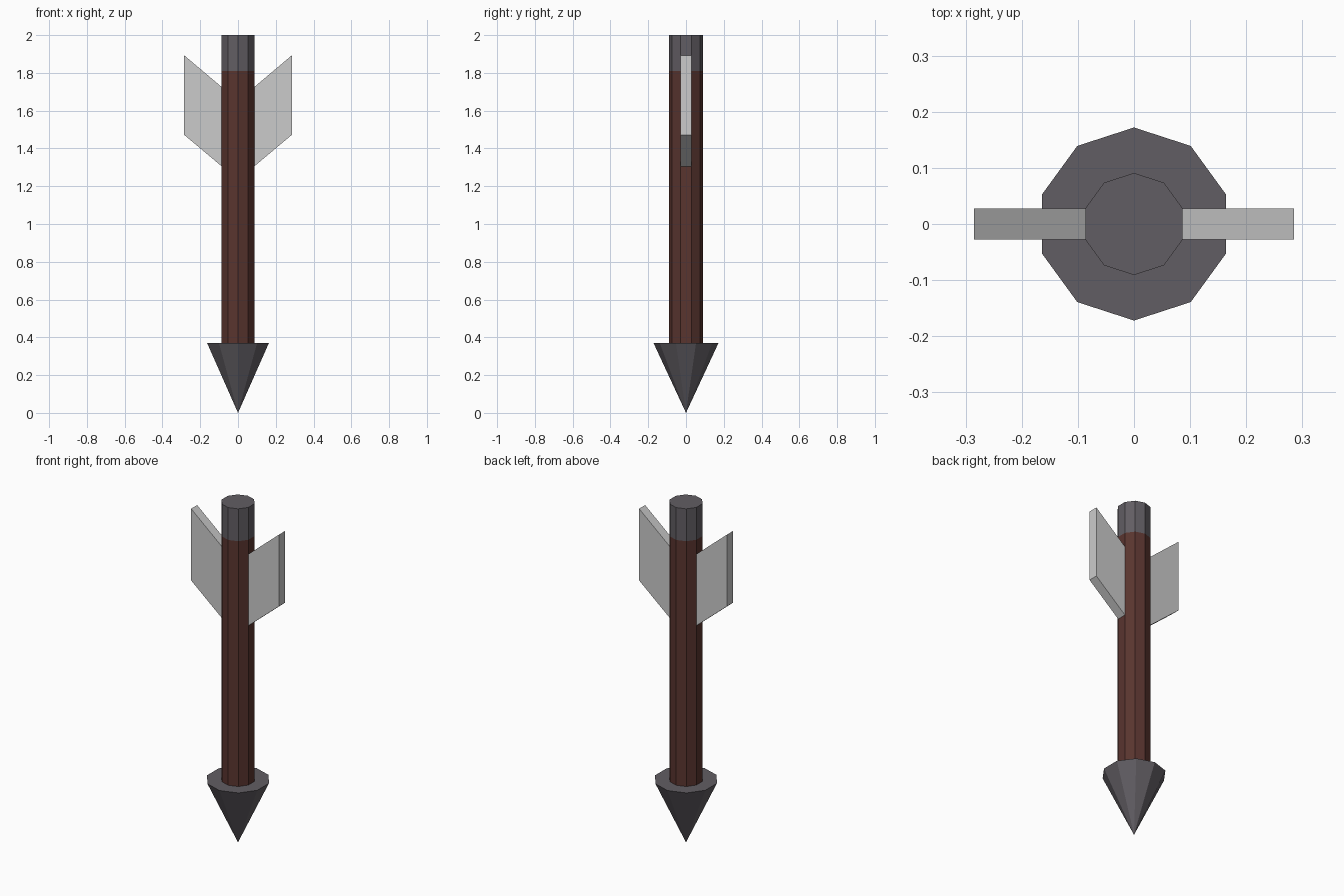
import bpy, bmesh, math
from mathutils import Vector

if "Cube" in bpy.data.objects:
    bpy.data.objects.remove(bpy.data.objects["Cube"])

SIDES = 10


def material(name, colour):
    mat = bpy.data.materials.new(name)
    mat.diffuse_color = (*colour, 1)
    mat.use_nodes = True
    mat.node_tree.nodes["Principled BSDF"].inputs["Base Color"].default_value = mat.diffuse_color
    return mat


def finish(name, bm, mat=None):
    bmesh.ops.recalc_face_normals(bm, faces=bm.faces)
    mesh = bpy.data.meshes.new(name)
    bm.to_mesh(mesh)
    bm.free()
    if mat:
        mesh.materials.append(mat)
    obj = bpy.data.objects.new(name, mesh)
    bpy.context.collection.objects.link(obj)
    return obj


def ring(bm, radius, z):
    # ten-sided ring with one corner on the y axis
    angles = [math.pi / 2 + 2 * math.pi * i / SIDES for i in range(SIDES)]
    return [bm.verts.new((radius * math.cos(a), radius * math.sin(a), z)) for a in angles]


def prism(name, radius, z0, z1, mat, pointed=False):
    bm = bmesh.new()
    top = ring(bm, radius, z1)
    bm.faces.new(top)
    low = [bm.verts.new((0, 0, z0))] if pointed else ring(bm, radius, z0)
    if not pointed:
        bm.faces.new(low)
    for i in range(SIDES):
        j = (i + 1) % SIDES
        bm.faces.new((low[0], top[j], top[i]) if pointed else (low[i], low[j], top[j], top[i]))
    return finish(name, bm, mat)


wood = material("dark_wood", (0.10, 0.035, 0.028))
iron = material("dark_iron", (0.12, 0.11, 0.125))

# Head, shaft and nock cap
prism("arrow_head", 0.172, 0, 0.37, iron, pointed=True)
prism("shaft", 0.091, 0.37, 1.81, wood)
prism("nock_cap", 0.091, 1.81, 2.0, iron)

# Swept feather vanes on both sides
for side, label in ((-1, "left"), (1, "right")):
    bm = bmesh.new()
    outline = [(0.08, 1.30), (0.285, 1.472), (0.285, 1.893), (0.08, 1.72)]
    face = bm.faces.new([bm.verts.new((side * x, -0.028, z)) for x, z in outline])
    extruded = bmesh.ops.extrude_face_region(bm, geom=[face])["geom"]
    bmesh.ops.translate(bm, vec=Vector((0, 0.056, 0)),
                        verts=[g for g in extruded if isinstance(g, bmesh.types.BMVert)])
    finish("vane_" + label, bm)
